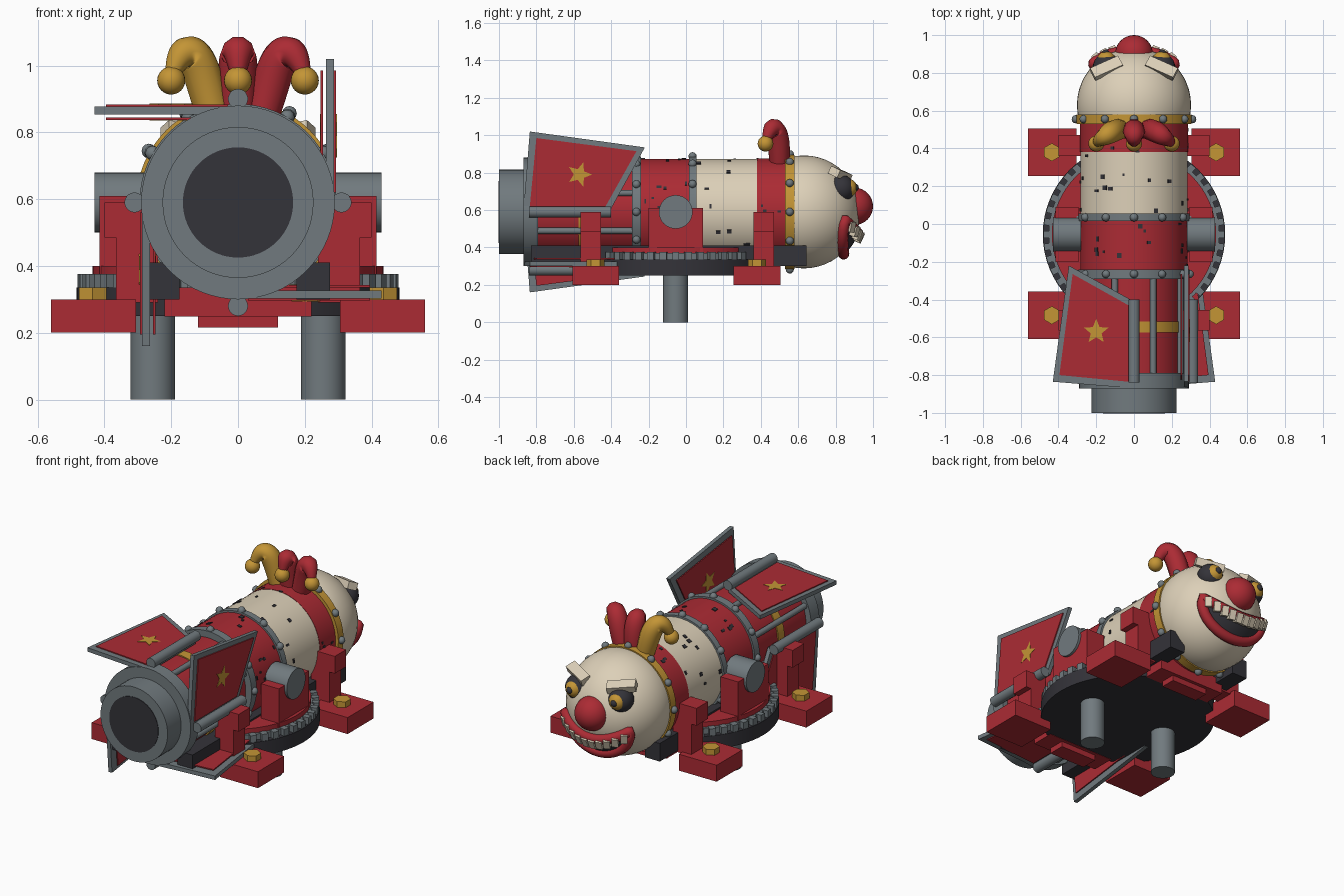
import bpy, bmesh, math, random
from mathutils import Matrix, Vector, Euler

if "Cube" in bpy.data.objects:
    bpy.data.objects.remove(bpy.data.objects["Cube"])

random.seed(4)
AX = 0.59                       # height of the barrel axis
HEAD = Vector((0, 0.63, AX))


def material(name, rgb):
    m = bpy.data.materials.new(name)
    m.diffuse_color = (*rgb, 1)
    m.use_nodes = True
    m.node_tree.nodes["Principled BSDF"].inputs["Base Color"].default_value = m.diffuse_color
    return m


RED = material("red", (0.41, 0.024, 0.034))
GRAY = material("steel gray", (0.165, 0.195, 0.21))
CREAM = material("cream", (0.72, 0.63, 0.48))
GOLD = material("gold", (0.55, 0.30, 0.036))
DARK = material("dark", (0.034, 0.033, 0.041))


def finish(name, bm, mat, matrix=None):
    if matrix is not None:
        bm.transform(matrix)
    bmesh.ops.recalc_face_normals(bm, faces=bm.faces)
    me = bpy.data.meshes.new(name)
    bm.to_mesh(me)
    bm.free()
    me.materials.append(mat)
    ob = bpy.data.objects.new(name, me)
    bpy.context.collection.objects.link(ob)
    return ob


def box(name, lo, hi, mat, matrix=None):
    bm = bmesh.new()
    bmesh.ops.create_cube(bm, size=1)
    lo, hi = Vector(lo), Vector(hi)
    bm.transform(Matrix.Translation((lo + hi) / 2) @ Matrix.Diagonal((*(hi - lo), 1)))
    return finish(name, bm, mat, matrix)


def cyl(name, axis, a, b, r, mat, center=(0, 0, 0), seg=48):
    """Cylinder from a to b along an axis, the other coordinates from center."""
    bm = bmesh.new()
    bmesh.ops.create_cone(bm, cap_ends=True, segments=seg, radius1=r, radius2=r, depth=b - a)
    c = Vector(center)
    c["xyz".index(axis)] = (a + b) / 2
    rot = {"x": Matrix.Rotation(math.pi / 2, 4, "Y"),
           "y": Matrix.Rotation(math.pi / 2, 4, "X"), "z": Matrix()}[axis]
    return finish(name, bm, mat, Matrix.Translation(c) @ rot)


def ball(name, c, r, mat, scale=(1, 1, 1), seg=24):
    bm = bmesh.new()
    bmesh.ops.create_uvsphere(bm, u_segments=seg, v_segments=seg // 2, radius=r)
    return finish(name, bm, mat, Matrix.Translation(c) @ Matrix.Diagonal((*scale, 1)))


def prism(name, pts, z0, z1, mat, matrix):
    bm = bmesh.new()
    f = bm.faces.new([bm.verts.new((x, y, z0)) for x, y in pts])
    top = bmesh.ops.extrude_face_region(bm, geom=[f])["geom"]
    for v in top:
        if isinstance(v, bmesh.types.BMVert):
            v.co.z = z1
    return finish(name, bm, mat, matrix)


def tube(name, pts, radii, bevel, mat, cyclic=False):
    cu = bpy.data.curves.new(name, "CURVE")
    cu.dimensions, cu.bevel_depth, cu.bevel_resolution, cu.use_fill_caps = "3D", bevel, 3, True
    sp = cu.splines.new("POLY" if cyclic else "NURBS")
    sp.points.add(len(pts) - 1)
    for p, co, r in zip(sp.points, pts, radii):
        p.co, p.radius = (*co, 1), r
    sp.use_cyclic_u = cyclic
    sp.use_endpoint_u = not cyclic
    cu.materials.append(mat)
    bpy.context.collection.objects.link(bpy.data.objects.new(name, cu))


# Barrel sections, bands and nozzle along y
for name, a, b, r, m in [
    ("nozzle", -1.0, -0.83, 0.226, GRAY), ("nozzle_opening", -1.003, -0.99, 0.165, DARK),
    ("tail_band", -0.87, -0.79, 0.29, GRAY), ("tail_core", -0.80, -0.27, 0.255, RED),
    ("tail_gold_band", -0.575, -0.515, 0.262, GOLD), ("rear_band", -0.29, -0.24, 0.295, GRAY),
    ("rear_barrel", -0.25, 0.03, 0.284, RED), ("middle_band", 0.015, 0.055, 0.295, GRAY),
    ("cream_barrel", 0.04, 0.385, 0.284, CREAM), ("front_barrel", 0.38, 0.54, 0.286, RED),
    ("collar", 0.53, 0.58, 0.305, GOLD),
]:
    cyl(name, "y", a, b, r, m, (0, 0, AX), 64)

# Rivets around the bands
for y, r in [(-0.265, 0.295), (0.035, 0.298), (0.555, 0.308)]:
    for k in range(12):
        t = k * math.pi / 6
        ball("rivet", (r * math.cos(t), y, AX + r * math.sin(t)), 0.022, GRAY, seg=12)

# Rods around the tail
for k in range(8):
    t = (k + 0.5) * math.pi / 4
    cyl("tail_rod", "y", -0.8, -0.28, 0.017, GRAY,
        (0.265 * math.cos(t), 0, AX + 0.265 * math.sin(t)), 12)

# Chipped paint flecks on the barrel
for k in range(64):
    t, y = random.uniform(0, math.tau), random.uniform(-0.22, 0.5)
    w, h = random.uniform(0.005, 0.012), random.uniform(0.005, 0.014)
    box("paint_chip", (-w, y - h, 0.282), (w, y + h, 0.289), DARK,
        Matrix.Translation((0, 0, AX)) @ Matrix.Rotation(t, 4, "Y"))

# Four hinged fins with panels and stars
outline = [(0, -0.41), (-0.345, -0.22), (-0.43, -0.835), (0, -0.87)]
panel = [(-0.03, -0.43), (-0.325, -0.265), (-0.395, -0.80), (-0.03, -0.835)]
star = [(-0.2 + r * math.sin(k * math.pi / 5), -0.57 + r * math.cos(k * math.pi / 5))
        for k in range(10) for r in [(0.068, 0.03)[k % 2]]]
for k in range(4):
    M = Matrix.Translation((0, 0, AX)) @ Matrix.Rotation(k * math.pi / 2, 4, "Y")
    prism("fin_frame", outline, 0.264, 0.288, GRAY, M)
    prism("fin_outer_panel", panel, 0.287, 0.294, RED, M)
    prism("fin_inner_panel", panel, 0.247, 0.254, RED, M)
    prism("fin_outer_star", star, 0.293, 0.296, GOLD, M)
    prism("fin_inner_star", star, 0.245, 0.248, GOLD, M)
    h = M @ Vector((0, 0, 0.31))
    cyl("fin_hinge", "y", -0.84, -0.40, 0.03, GRAY, h, 20)

# Head, nose, eyes and brows
ball("head", HEAD, 0.302, CREAM, seg=48)
ball("nose", (0, 0.9, 0.62), 0.1, RED, seg=32)
for s in (-1, 1):
    ball("eye_socket", (s * 0.145, 0.83, 0.715), 0.073, DARK)
    ball("iris", (s * 0.147, 0.865, 0.718), 0.05, GOLD)
    ball("pupil", (s * 0.149, 0.903, 0.72), 0.021, DARK, seg=16)
    M = Matrix.Translation((s * 0.145, 0.825, 0.792)) @ Euler((-0.4, -s * 0.16, -s * 0.42)).to_matrix().to_4x4()
    box("brow", (-0.082, -0.03, -0.022), (0.082, 0.03, 0.022), CREAM, M)


# Mouth: a grin wrapped over the head
def on_head(x, dz, r):
    return HEAD + Vector((x, math.sqrt(r * r - x * x - dz * dz), dz))


def upper(t):
    return -0.115 + 0.07 * t * t


def lower(t):
    return -0.225 + 0.18 * (1 - math.sqrt(max(0, 1 - t * t)))


W, N = 0.215, 24
ts = [math.sin(math.pi * (i / N - 0.5)) for i in range(N + 1)]
bm = bmesh.new()
rows = [[bm.verts.new(on_head(t * W, lower(t) + (upper(t) - lower(t)) * j / 4, 0.314))
         for t in ts] for j in range(5)]
for r0, r1 in zip(rows, rows[1:]):
    for i in range(N):
        bm.faces.new((r0[i], r0[i + 1], r1[i + 1], r1[i]))
bmesh.ops.remove_doubles(bm, verts=bm.verts, dist=0.0005)
finish("mouth_inside", bm, DARK)
loop = [on_head(t * W, upper(t), 0.31) for t in ts] + [on_head(t * W, lower(t), 0.31) for t in ts[-2:0:-1]]
tube("lips", loop, [1] * len(loop), 0.03, RED, True)
for i in range(10):
    t = (i - 4.5) / 4.9
    p = on_head(t * W, upper(t) - 0.022, 0.328)
    M = Matrix.Translation(p) @ (p - HEAD).to_track_quat("Z", "Y").to_matrix().to_4x4()
    box("tooth", (-0.019, -0.028, -0.03), (0.019, 0.028, 0.018), CREAM, M)

# Jester crest with bells
for x, m in [(-1, GOLD), (0, RED), (1, RED)]:
    pts = [(x * 0.07, 0.50, 0.84), (x * 0.10, 0.50, 0.95), (x * 0.125, 0.48, 1.06),
           (x * 0.18, 0.45, 1.04), (x * 0.2, 0.425, 0.96)]
    tube("crest_horn", pts, [1.0, 1.15, 1.1, 0.8, 0.35], 0.053, m)
    ball("bell", (x * 0.2, 0.425, 0.955), 0.042, GOLD)

# Turntable with gear teeth
C = (0, -0.055, 0)
cyl("turntable_base", "z", 0.25, 0.335, 0.483, DARK, C, 64)
cyl("gear", "z", 0.33, 0.37, 0.452, GRAY, C, 64)
cyl("turntable_top", "z", 0.365, 0.40, 0.435, RED, C, 64)
for k in range(44):
    M = Matrix.Translation(C) @ Matrix.Rotation(k * math.tau / 44, 4, "Z")
    box("gear_tooth", (0.44, -0.018, 0.332), (0.48, 0.018, 0.376), GRAY, M)


def sbox(name, s, x0, x1, y0, y1, z0, z1, m):
    box(name, (min(s * x0, s * x1), y0, z0), (max(s * x0, s * x1), y1, z1), m)


# Legs, rails, trunnions, steps and outrigger feet on both sides
for s in (-1, 1):
    cyl("leg", "z", 0, 0.26, 0.067, GRAY, (s * 0.255, -0.055, 0), 32)
    sbox("rail", s, 0.175, 0.275, -0.83, 0.645, 0.30, 0.41, DARK)
    sbox("trunnion_support", s, 0.295, 0.415, -0.20, 0.09, 0.37, 0.61, RED)
    cyl("trunnion", "x", s * 0.355 - 0.075, s * 0.355 + 0.075, 0.09, GRAY, (0, -0.055, AX), 32)
    for yc, ya in [(0.38, 0.415), (-0.483, -0.51)]:
        sbox("foot", s, 0.305, 0.56, yc - 0.125, yc + 0.125, 0.20, 0.30, RED)
        cyl("foot_bolt", "z", 0.295, 0.335, 0.048, GOLD, (s * 0.435, yc, 0), 6)
        sbox("upper_step", s, 0.26, 0.40, ya - 0.055, ya + 0.055, 0.485, 0.59, RED)
        sbox("lower_step", s, 0.24, 0.365, ya - 0.055, ya + 0.055, 0.29, 0.49, RED)

# Cross members under the front and back
for y0, y1 in [(0.37, 0.50), (-0.60, -0.46)]:
    box("cross_member", (-0.22, y0, 0.248), (0.22, y1, 0.335), RED)
    box("cross_member_pad", (-0.12, y0 + 0.02, 0.215), (0.12, y1 - 0.02, 0.25), RED)

# Smooth round parts while keeping hard edges
bpy.ops.object.select_all(action="DESELECT")
for ob in bpy.context.scene.objects:
    if ob.type == "MESH":
        ob.select_set(True)
        bpy.context.view_layer.objects.active = ob
bpy.ops.object.shade_smooth_by_angle(angle=math.radians(35))
